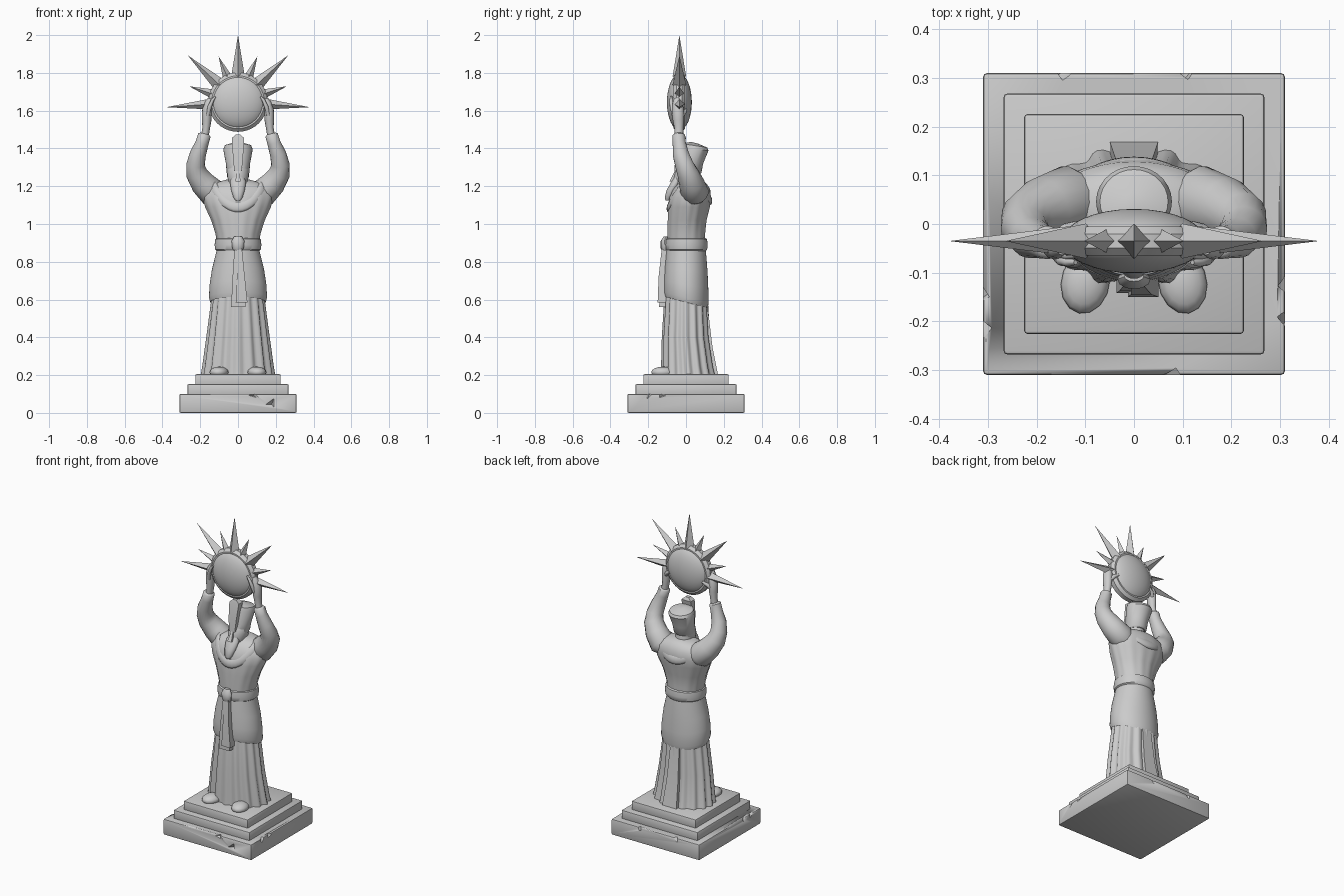
import bpy, bmesh, math, random
from mathutils import Vector, Matrix

if "Cube" in bpy.data.objects:
    bpy.data.objects.remove(bpy.data.objects["Cube"])

random.seed(4)
stone = bpy.data.materials.new("stone_grey")
stone.diffuse_color = (0.6, 0.6, 0.6, 1)
stone.use_nodes = True
stone.node_tree.nodes["Principled BSDF"].inputs["Base Color"].default_value = stone.diffuse_color


def finish(name, bm, angle=40):
    bmesh.ops.recalc_face_normals(bm, faces=bm.faces)
    me = bpy.data.meshes.new(name)
    bm.to_mesh(me)
    bm.free()
    me.materials.append(stone)
    ob = bpy.data.objects.new(name, me)
    bpy.context.collection.objects.link(ob)
    bpy.ops.object.select_all(action='DESELECT')
    ob.select_set(True)
    bpy.context.view_layer.objects.active = ob
    bpy.ops.object.shade_smooth_by_angle(angle=math.radians(angle))
    return ob


def skin(bm, rings):
    """Bridge rings of points and cap both ends."""
    vs = [[bm.verts.new(p) for p in r] for r in rings]
    n = len(vs[0])
    for a, b in zip(vs, vs[1:]):
        for i in range(n):
            bm.faces.new((a[i], a[(i + 1) % n], b[(i + 1) % n], b[i]))
    bm.faces.new(vs[0])
    bm.faces.new(vs[-1])


def loft(name, rows, n=48, pleats=0, phase=0.0, angle=40):
    """rows: (z, centre y, half width, half depth, pleat depth, forward lean)"""
    rings = []
    for z, cy, rx, ry, amp, lean in rows:
        ring = []
        for i in range(n):
            t = 2 * math.pi * i / n
            k = 1 + amp * math.cos(pleats * t + phase)
            ring.append((rx * k * math.cos(t), cy + ry * k * math.sin(t), z + lean * math.sin(t)))
        rings.append(ring)
    bm = bmesh.new()
    skin(bm, rings)
    return finish(name, bm, angle)


def tube(name, pts, side=1, n=14, flat=1.0):
    """pts: (x, y, z, radius), mirrored by side"""
    P = [Vector((p[0] * side, p[1], p[2])) for p in pts]
    rings = []
    for i, p in enumerate(P):
        d = (P[min(i + 1, len(P) - 1)] - P[max(i - 1, 0)]).normalized()
        u = d.cross(Vector((0, 1, 0))).normalized()
        v = d.cross(u)
        r = pts[i][3]
        rings.append([p + u * r * math.cos(2 * math.pi * k / n) * flat
                      + v * r * math.sin(2 * math.pi * k / n) for k in range(n)])
    bm = bmesh.new()
    skin(bm, rings)
    return finish(name, bm, 50)


def slab(name, rows):
    """rows: (z, x min, x max, y front, y back)"""
    bm = bmesh.new()
    skin(bm, [[(a, f, z), (b, f, z), (b, k, z), (a, k, z)] for z, a, b, f, k in rows])
    return finish(name, bm, 30)


# Stepped plinth with worn edges and a few chips
for name, h, z0, z1 in (("plinth_bottom", .31, 0, .1), ("plinth_middle", .268, .09, .152),
                        ("plinth_top", .226, .14, .205)):
    bm = bmesh.new()
    bmesh.ops.create_cube(bm, size=1, matrix=Matrix.Translation((0, 0, (z0 + z1) / 2))
                          @ Matrix.Diagonal((2 * h, 2 * h, z1 - z0, 1)))
    bmesh.ops.bevel(bm, geom=bm.edges[:], offset=.007, segments=2, affect='EDGES', profile=.5)
    ob = finish(name, bm)
    if name != "plinth_bottom":
        continue
    bm = bmesh.new()
    for k in range(4):
        for j in range(2):
            s = random.uniform(-.24, .24)
            p = Matrix.Rotation(k * math.pi / 2, 4, 'Z') @ Vector((h + .012, s, random.choice((.1, .05))))
            rot = Matrix.Rotation(random.uniform(.5, 1), 4, 'Z') @ Matrix.Rotation(random.uniform(0, 1), 4, 'X')
            bmesh.ops.create_cube(bm, size=.035, matrix=Matrix.Translation(p) @ rot)
    chips = finish("chip_cutter", bm)
    chips.hide_render = True
    chips.hide_set(True)
    mod = ob.modifiers.new("chips", 'BOOLEAN')
    mod.operation = 'DIFFERENCE'
    mod.object = chips

# Pleated under robe, over skirt, belt, torso
loft("robe", [(.2, .015, .188, .142, .05, 0), (.25, .01, .18, .135, .05, 0), (.4, 0, .16, .122, .05, 0),
              (.58, 0, .138, .112, .045, 0), (.7, 0, .12, .1, .02, 0)], 96, 16, 0, 60)
slab("robe_back_fold", [(.2, -.05, .05, .1, .17), (.35, -.04, .04, .08, .14), (.6, -.03, .03, .05, .11)])
loft("over_skirt", [(.61, 0, .12, .1, 0, -.03), (.585, 0, .146, .114, 0, -.03), (.61, 0, .154, .12, 0, -.03),
                    (.68, 0, .15, .118, 0, -.02), (.76, 0, .138, .114, 0, -.01), (.86, 0, .113, .105, 0, 0),
                    (.9, 0, .108, .1, 0, 0)])
loft("belt", [(.855, .002, .108, .1, 0, 0), (.865, .002, .121, .11, 0, 0), (.89, .002, .124, .113, 0, 0),
              (.92, .002, .12, .109, 0, 0), (.927, .002, .105, .096, 0, 0)])
loft("torso", [(.88, .002, .108, .1, .0, 0), (.95, .002, .118, .1, .012, 0), (1.02, .006, .14, .103, .015, 0),
               (1.09, .016, .172, .111, .012, 0), (1.14, .022, .187, .11, .008, 0),
               (1.185, .03, .178, .098, 0, 0), (1.215, .033, .135, .075, 0, 0), (1.235, .033, .06, .05, 0, 0)],
     72, 14)

# Hanging sash with knot
slab("sash_long", [(.56, -.036, .04, -.142, -.1), (.7, -.03, .032, -.138, -.09), (.9, -.017, .017, -.122, -.08)])
slab("sash_short", [(.585, -.012, .05, -.15, -.1), (.72, -.006, .036, -.145, -.09), (.9, -.006, .018, -.125, -.08)])
loft("sash_knot", [(.85, -.112, .016, .01, 0, 0), (.87, -.114, .03, .02, 0, 0), (.91, -.114, .034, .02, 0, 0),
                   (.935, -.108, .02, .01, 0, 0)], 12)

# Draped collar, hanging low at the front and back
bm = bmesh.new()
rings = []
for i in range(40):
    t = 2 * math.pi * i / 40
    c, s = math.cos(t), math.sin(t)
    mid = Vector((.138 * c, .018 + .106 * s, 1.205 - (.115 if s < 0 else .075) * s * s))
    out, up = Vector((c, s, .25)).normalized(), Vector((-.45 * c, -.2 * s, 1)).normalized()
    rings.append([mid + out * .014 * math.cos(a) + up * .03 * math.sin(a)
                  for a in [2 * math.pi * k / 10 for k in range(10)]])
vs = [[bm.verts.new(p) for p in r] for r in rings]
for i in range(40):
    a, b = vs[i], vs[(i + 1) % 40]
    for k in range(10):
        bm.faces.new((a[k], a[(k + 1) % 10], b[(k + 1) % 10], b[k]))
finish("collar", bm, 60)

# Head, beard and flared tall hat tipped back
loft("neck", [(1.16, .03, .06, .055, 0, 0), (1.22, .018, .05, .052, 0, 0), (1.27, .01, .052, .056, 0, 0)], 20)
loft("head", [(1.18, -.025, .025, .03, 0, 0), (1.205, -.012, .045, .05, 0, 0), (1.25, .0, .057, .064, 0, 0),
              (1.29, .01, .058, .064, 0, 0), (1.32, .015, .04, .05, 0, 0)], 24)
loft("beard", [(1.125, -.097, .014, .012, 0, 0), (1.14, -.095, .024, .018, 0, 0), (1.18, -.075, .036, .028, 0, 0),
               (1.225, -.052, .043, .026, 0, 0), (1.25, -.045, .03, .016, 0, 0)], 14)
slab("nose", [(1.225, -.014, .014, -.088, -.05), (1.28, -.007, .007, -.06, -.04)])
loft("hat", [(1.262, .012, .055, .06, 0, 0), (1.27, .014, .06, .067, 0, 0), (1.32, .025, .064, .066, 0, 0),
             (1.395, .046, .078, .073, 0, -.006), (1.415, .046, .07, .066, 0, -.01), (1.43, .045, .02, .02, 0, -.005)], 28)
slab("hat_front_plate", [(1.28, -.02, .02, -.062, -.03), (1.36, -.027, .027, -.056, -.02),
                         (1.455, -.033, .033, -.04, 0), (1.473, -.012, .012, -.034, -.01)])

# Raised arms: sleeves, cuffs, hands, fingers, and feet below
for side, tag in ((-1, "left"), (1, "right")):
    tube("sleeve_" + tag, [(.09, .045, 1.14, .05), (.135, .045, 1.165, .075), (.185, .03, 1.215, .067),
                           (.219, .01, 1.268, .057), (.225, -.01, 1.315, .049), (.212, -.028, 1.37, .043),
                           (.19, -.036, 1.43, .035), (.178, -.038, 1.47, .034), (.176, -.038, 1.478, .024)], side, 18)
    tube("hand_" + tag, [(.178, -.038, 1.45, .024), (.168, -.038, 1.51, .024), (.166, -.04, 1.55, .03),
                         (.164, -.042, 1.6, .031), (.155, -.045, 1.64, .026), (.147, -.05, 1.665, .014)],
         side, 12, .85)
    for k in range(3):
        y = -.075 + .014 * k
        tube("finger_%s_%d" % (tag, k), [(.16, y + .01, 1.575, .01), (.15, y, 1.62, .011),
                                         (.135, y - .004, 1.655, .009), (.12, y - .004, 1.675, .005)], side, 8)
    tube("thumb_" + tag, [(.165, -.03, 1.56, .012), (.14, -.01, 1.59, .012), (.115, 0, 1.605, .007)], side, 8)
    bm = bmesh.new()
    bmesh.ops.create_uvsphere(bm, u_segments=14, v_segments=8, radius=1, matrix=Matrix.Translation(
        (side * .1, -.12, .215)) @ Matrix.Rotation(side * .2, 4, 'Z') @ Matrix.Diagonal((.05, .065, .03, 1)))
    finish("foot_" + tag, bm, 60)

# Sun disc: convex lens with a rim
CZ, CY = 1.645, -.035
upright = Matrix.Translation((0, CY, CZ)) @ Matrix.Rotation(math.pi / 2, 4, 'X')
bm = bmesh.new()
bmesh.ops.create_uvsphere(bm, u_segments=40, v_segments=16, radius=1,
                          matrix=upright @ Matrix.Diagonal((.148, .148, .066, 1)))
finish("sun_disc", bm, 60)
bm = bmesh.new()
skin(bm, [[upright @ Vector((r * math.cos(2 * math.pi * i / 40), r * math.sin(2 * math.pi * i / 40), z))
           for i in range(40)] for r, z in ((.14, -.03), (.157, -.014), (.157, .014), (.14, .03))])
finish("sun_rim", bm)

# Four-sided rays, long and short alternating
rays = [(90, .355, .036), (-4, .381, .03), (43, .362, .036), (67, .262, .026), (18, .272, .026)]
for deg, reach, w in rays:
    for side in ((1,) if deg == 90 else (1, -1)):
        a = math.radians(deg)
        d = Vector((side * math.cos(a), 0, math.sin(a)))
        if deg == 90:
            d = Vector((0, 0, 1))
        u, v, c = Vector((-d.z, 0, d.x)), Vector((0, 1, 0)), Vector((0, CY, CZ))
        bm = bmesh.new()
        base = [c + d * .135 + o * w for o in (u, v, -u, -v)]
        vs = [bm.verts.new(p) for p in base]
        tip = bm.verts.new(c + d * reach)
        for i in range(4):
            bm.faces.new((vs[i], vs[(i + 1) % 4], tip))
        bm.faces.new(vs)
        finish("sun_ray_%d_%s" % (deg, "right" if side > 0 else "left"), bm, 20)
